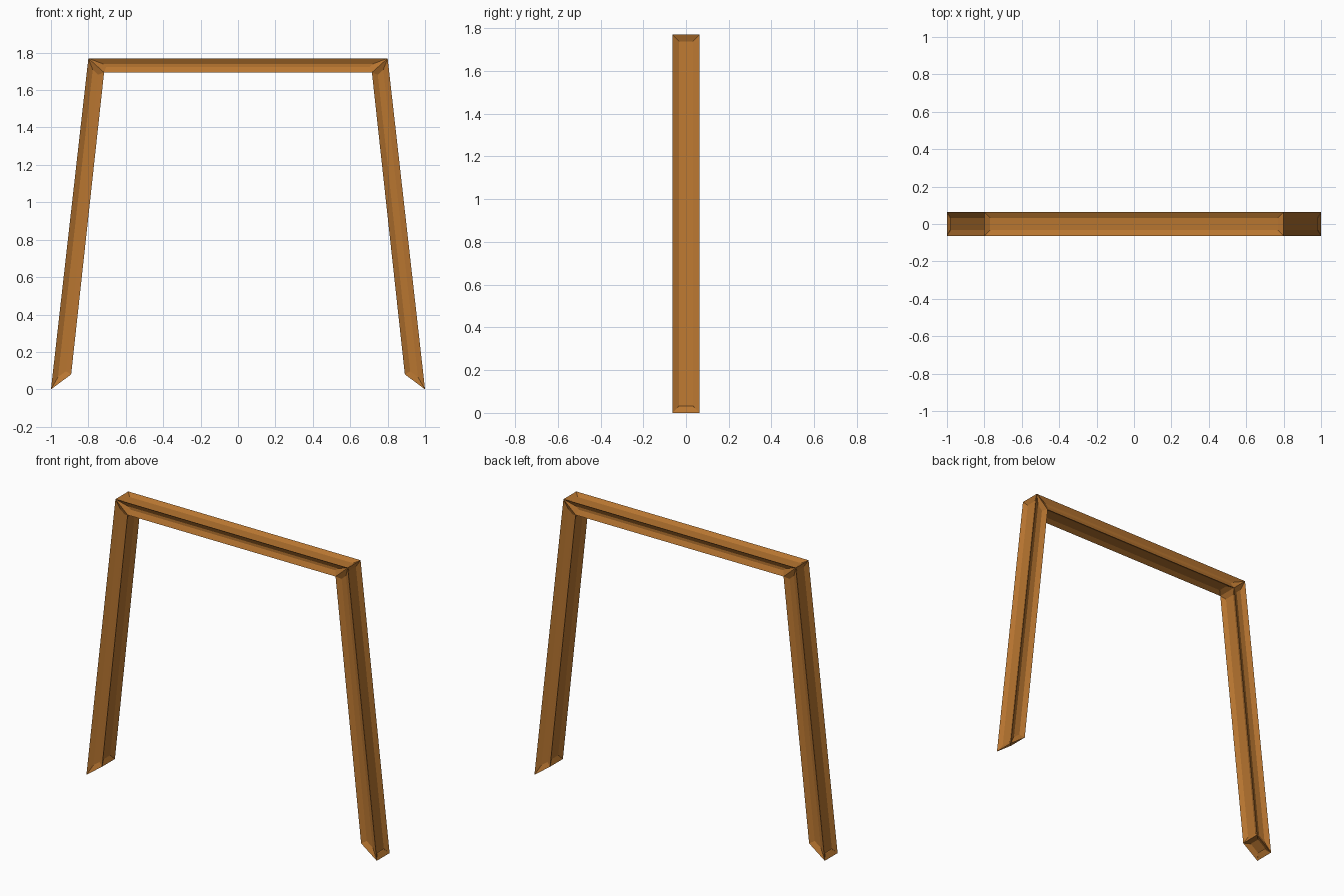
import bpy, bmesh

if "Cube" in bpy.data.objects:
    bpy.data.objects.remove(bpy.data.objects["Cube"])

# Half profile of the arch (x, z): outer and inner corners, mirrored to the left
outer = [(1.0, 0.0), (0.8, 1.77)]
inner = [(0.892, 0.08), (0.716, 1.694)]
HALF_DEPTH = 0.063


def full_path(half):
    return half + [(-x, z) for x, z in reversed(half)]


bm = bmesh.new()

# Mitred ring of section corners at each station along the arch
rings = []
for (ox, oz), (ix, iz) in zip(full_path(outer), full_path(inner)):
    rings.append([bm.verts.new(c) for c in (
        (ox, -HALF_DEPTH, oz), (ox, HALF_DEPTH, oz),
        (ix, HALF_DEPTH, iz), (ix, -HALF_DEPTH, iz))])

# Sides of both legs and the top beam, then the feet
for a, b in zip(rings, rings[1:]):
    for i in range(4):
        j = (i + 1) % 4
        bm.faces.new((a[i], a[j], b[j], b[i]))
bm.faces.new(rings[0])
bm.faces.new(rings[-1])
bmesh.ops.recalc_face_normals(bm, faces=bm.faces)

# Sunken panel in every face
bmesh.ops.inset_individual(bm, faces=bm.faces[:], thickness=0.03,
                           depth=-0.015, use_even_offset=True)

mesh = bpy.data.meshes.new("door_frame")
bm.to_mesh(mesh)
bm.free()
frame = bpy.data.objects.new("door_frame", mesh)
bpy.context.collection.objects.link(frame)

# Wood colour
wood = bpy.data.materials.new("wood")
wood.diffuse_color = (0.48, 0.18, 0.03, 1)
wood.use_nodes = True
wood.node_tree.nodes["Principled BSDF"].inputs["Base Color"].default_value = wood.diffuse_color
mesh.materials.append(wood)
